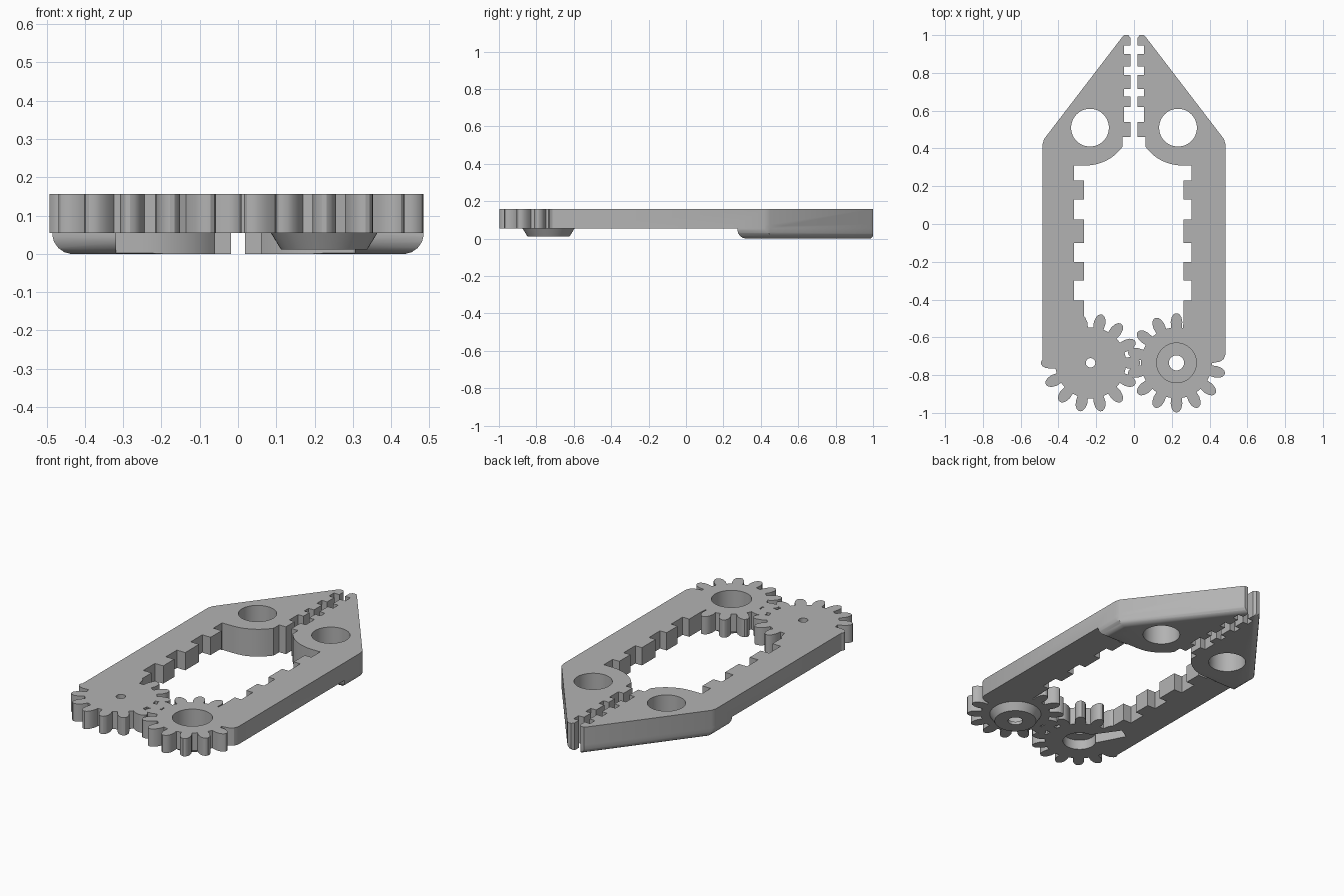
import bpy, bmesh, math
from math import cos, sin, pi, radians
from mathutils import Vector

if "Cube" in bpy.data.objects:
    bpy.data.objects.remove(bpy.data.objects["Cube"])

grey = bpy.data.materials.new("light_grey")
grey.use_nodes = True
grey.diffuse_color = (0.45, 0.45, 0.45, 1)
grey.node_tree.nodes["Principled BSDF"].inputs["Base Color"].default_value = grey.diffuse_color

TOP, BASE = 0.157, 0.055
GEAR_Y, TEETH = -0.735, 14
EDGE = 0.485


def finish(bm, name):
    bmesh.ops.recalc_face_normals(bm, faces=bm.faces)
    mesh = bpy.data.meshes.new(name)
    bm.to_mesh(mesh)
    bm.free()
    mesh.materials.append(grey)
    obj = bpy.data.objects.new(name, mesh)
    bpy.context.collection.objects.link(obj)
    return obj


def prism(name, pts, z0, z1, side=1):
    bm = bmesh.new()
    face = bm.faces.new([bm.verts.new((side * x, y, z0)) for x, y in pts])
    new = bmesh.ops.extrude_face_region(bm, geom=[face])["geom"]
    bmesh.ops.translate(bm, vec=(0, 0, z1 - z0),
                        verts=[v for v in new if isinstance(v, bmesh.types.BMVert)])
    return finish(bm, name)


def cone(name, x, y, z0, z1, r0, r1=None):
    bm = bmesh.new()
    bmesh.ops.create_cone(bm, cap_ends=True, segments=48, radius1=r0,
                          radius2=r0 if r1 is None else r1, depth=z1 - z0)
    bmesh.ops.translate(bm, verts=bm.verts, vec=(x, y, (z0 + z1) / 2))
    return finish(bm, name)


def combine(obj, tool, op):
    mod = obj.modifiers.new(op, 'BOOLEAN')
    mod.operation, mod.solver, mod.object = op, 'EXACT', tool
    bpy.context.view_layer.objects.active = obj
    bpy.ops.object.modifier_apply(modifier=mod.name)
    bpy.data.objects.remove(tool)


def gear_outline(cx, start):
    # Round-tipped teeth as (radius, half width) pairs
    shape = [(0.186, 0.028), (0.215, 0.031), (0.24, 0.026), (0.255, 0.017), (0.262, 0.006)]
    tooth = [(r, -w) for r, w in shape] + [(r, w) for r, w in reversed(shape)]
    pts = []
    for k in range(TEETH):
        a = start + 2 * pi * k / TEETH
        pts += [(cx + r * cos(a) - w * sin(a), GEAR_Y + r * sin(a) + w * cos(a))
                for r, w in tooth]
    return pts


def jaw_outline():
    # Outer slope and tip, then the gripping teeth, then the rounded heel
    pts = [(EDGE, 0.42), (0.476, 0.45), (0.066, 0.985), (0.052, 1.0), (0.03, 1.0), (0.018, 0.985)]
    for hi, lo in ((0.945, 0.9), (0.835, 0.79), (0.715, 0.675), (0.62, 0.54)):
        pts += [(0.018, hi), (0.052, hi), (0.052, lo), (0.018, lo)]
    pts += [(0.018, 0.46), (0.06, 0.46)]
    for i in range(13):
        x = 0.06 + 0.195 * i / 12
        pts.append((x, 0.55 - math.sqrt(0.24 ** 2 - (x - 0.255) ** 2)))
    return pts


def rounding_envelope(side):
    # Block whose lower edges are rounded by tangent planes
    bm = bmesh.new()
    bmesh.ops.create_cube(bm, size=4)
    bmesh.ops.translate(bm, verts=bm.verts, vec=(0, 0, 2))
    slope = Vector((0.535, 0.41, 0)).normalized()
    for n, p, r in ((Vector((1, 0, 0)), (EDGE, 0, 0), 0.055), (slope, (0.476, 0.45, 0), 0.04),
                    (Vector((0, -1, 0)), (0, 0.275, 0), 0.05), (Vector((0, 1, 0)), (0, 1, 0), 0.02)):
        centre = Vector(p) - n * r + Vector((0, 0, r))
        for deg in (15, 35, 55, 75):
            d = n * cos(radians(deg)) - Vector((0, 0, sin(radians(deg))))
            cut = bmesh.ops.bisect_plane(bm, geom=bm.verts[:] + bm.edges[:] + bm.faces[:],
                                         plane_co=centre + d * r, plane_no=d, clear_outer=True)
            bmesh.ops.holes_fill(bm, edges=[e for e in cut["geom_cut"]
                                            if isinstance(e, bmesh.types.BMEdge)])
    for v in bm.verts:
        v.co.x *= side
    return finish(bm, "rounding_envelope")


def make_arm(name, side, shallow, deep, heel, gear_x, gear_start):
    # Plate with a notched inner edge
    pts = jaw_outline() + [(deep, 0.31)]
    for hi, lo in ((0.23, 0.13), (0.025, -0.1), (-0.2, -0.3)):
        pts += [(deep, hi), (shallow, hi), (shallow, lo), (deep, lo)]
    pts += [(deep, -0.405), (shallow, -0.405), (shallow, -0.5), (shallow - 0.005, -0.57),
            (0.24, heel), (0.42, heel), (0.455, heel + 0.006), (0.475, heel + 0.02),
            (EDGE, heel + 0.045)]
    arm = prism(name, pts, BASE, TOP, side)
    # Thick jaw with a rounded underside
    low = prism("jaw_base", jaw_outline() + [(deep, 0.31), (deep, 0.275), (EDGE, 0.275)],
                0, BASE + 0.02, side)
    # Trim the front strip so that it stays below the plate
    combine(low, rounding_envelope(side), 'INTERSECT')
    combine(arm, low, 'UNION')
    combine(arm, prism("gear", gear_outline(gear_x, gear_start), BASE, TOP), 'UNION')
    combine(arm, cone("jaw_hole", side * 0.233, 0.51, -0.1, 0.3, 0.1), 'DIFFERENCE')
    return arm


# Driven arm: cup under the gear with a wide bore and a small floor hole
left_arm = make_arm("left_arm", 1, 0.263, 0.305, -0.735, 0.225, pi / 2)
combine(left_arm, cone("cup", 0.225, GEAR_Y, 0.012, BASE + 0.001, 0.113, 0.14), 'UNION')
combine(left_arm, cone("bore", 0.225, GEAR_Y, 0.03, 0.3, 0.105), 'DIFFERENCE')
combine(left_arm, cone("floor_hole", 0.225, GEAR_Y, -0.1, 0.3, 0.04), 'DIFFERENCE')

# Driving arm: small top hole, wide recess and tapered slot underneath
right_arm = make_arm("right_arm", -1, 0.265, 0.318, -0.765, -0.23, 0)
along = Vector((-0.52, 0.854))
across = Vector((0.854, 0.52))
hub = Vector((-0.23, GEAR_Y))
slot = [hub + along * a + across * w
        for a, w in ((0, -0.05), (0.255, -0.035), (0.255, 0.035), (0, 0.05))]
combine(right_arm, prism("slot", slot, 0, 0.11), 'DIFFERENCE')
combine(right_arm, cone("recess", hub.x, hub.y, 0, 0.112, 0.09), 'DIFFERENCE')
combine(right_arm, cone("axle_hole", hub.x, hub.y, -0.1, 0.3, 0.025), 'DIFFERENCE')

# Smooth the round walls, keep hard edges
for arm in (left_arm, right_arm):
    bpy.ops.object.select_all(action='DESELECT')
    arm.select_set(True)
    bpy.context.view_layer.objects.active = arm
    bpy.ops.object.shade_smooth_by_angle(angle=radians(30))
